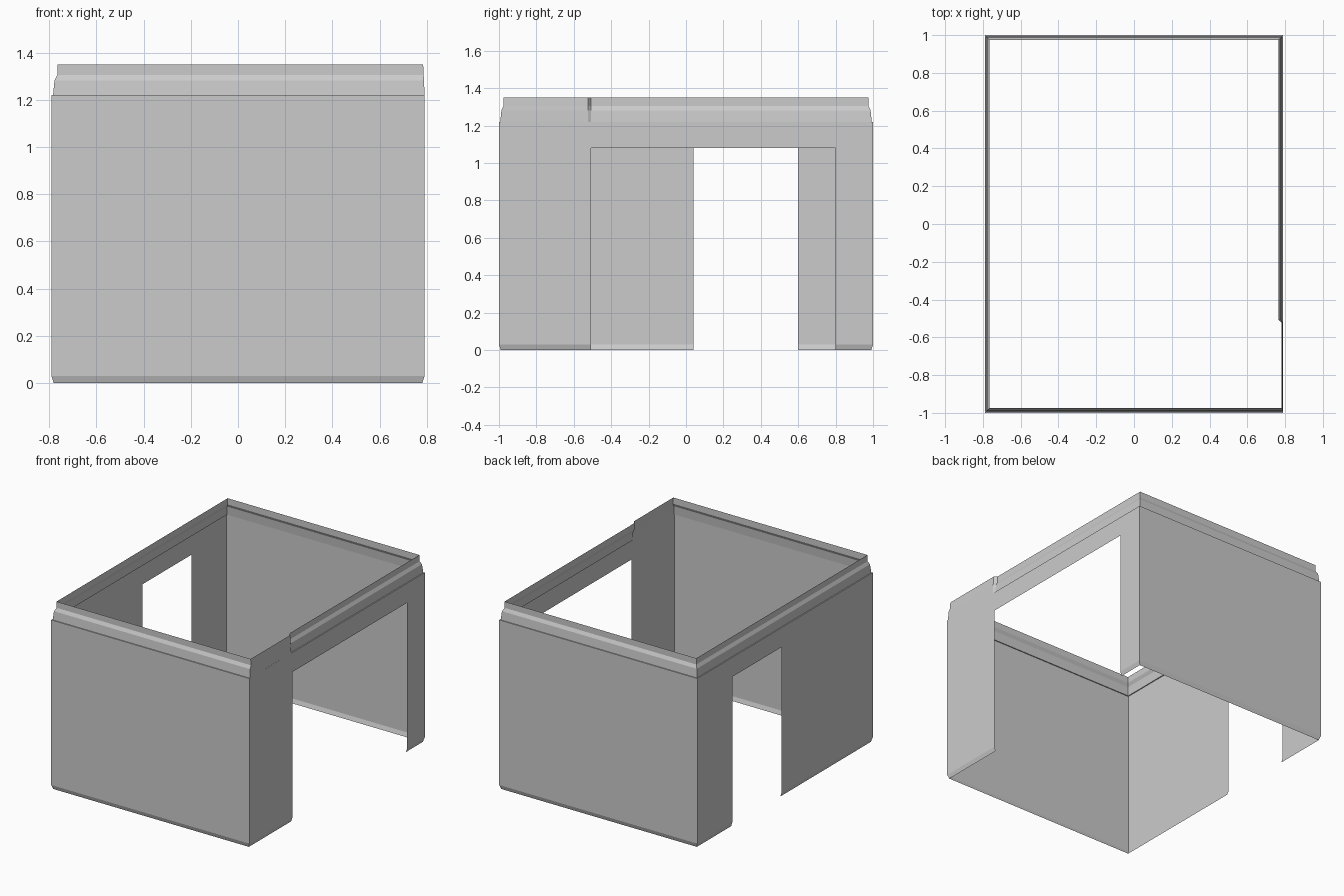
import bpy, bmesh

if "Cube" in bpy.data.objects:
    bpy.data.objects.remove(bpy.data.objects["Cube"])

HX, HY = 0.79, 1.0
# Wall section: heights, and how far each level is set in from the outer face
Z    = [0.0, 0.03, 1.08, 1.22, 1.22, 1.282, 1.305, 1.35]
RIM  = [0.01, 0, 0, 0, 0.007, 0.013, 0.025, 0.025]     # stepped cornice
FLAT = [0.01, 0, 0, 0, 0.0005, 0.002, 0.004, 0.006]    # plain stretch, no cornice
DOOR_LEVELS = 2


def corner(sx, sy, off_x=RIM):
    return [(sx * (HX - ox), sy * (HY - oy), z) for ox, oy, z in zip(off_x, RIM, Z)]


def side(sx, y, off=RIM):
    return [(sx * (HX - o), y, z) for o, z in zip(off, Z)]


def wall(name, stations, door=None):
    """Sheet wall lofted through vertical sections; span 'door' stays open below."""
    bm = bmesh.new()
    cols = [[bm.verts.new(p) for p in s] for s in stations]
    for i, (a, b) in enumerate(zip(cols, cols[1:])):
        for k in range(DOOR_LEVELS if i == door else 0, len(Z) - 1):
            bm.faces.new((a[k], b[k], b[k + 1], a[k + 1]))
    me = bpy.data.meshes.new(name)
    bm.to_mesh(me)
    bm.free()
    bpy.context.collection.objects.link(bpy.data.objects.new(name, me))


front_right = corner(1, -1, FLAT)

# Solid front and back walls
wall("front_wall", [corner(-1, -1), front_right])
wall("back_wall", [corner(1, 1), corner(-1, 1)])

# Right wall: wide opening, cornice begins beside the opening
wall("right_wall", [front_right, side(1, -0.525, FLAT), side(1, -0.508),
                    side(1, 0.80), corner(1, 1)], door=2)

# Left wall: narrow doorway
wall("left_wall", [corner(-1, 1), side(-1, 0.60), side(-1, 0.04),
                   corner(-1, -1)], door=1)
